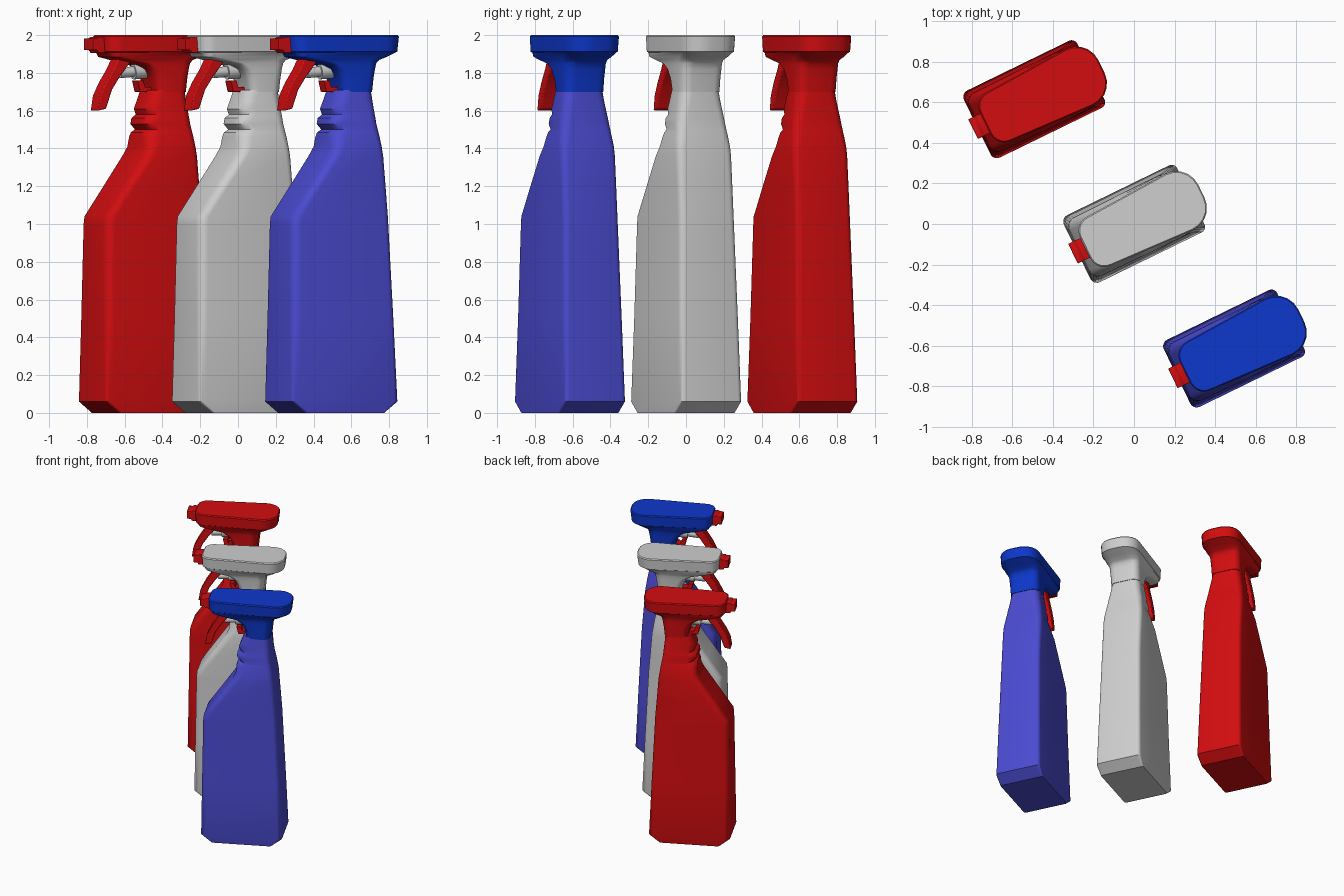
import bpy, bmesh, math
from mathutils import Vector

cube = bpy.data.objects.get("Cube")
if cube:
    bpy.data.objects.remove(cube, do_unlink=True)

TURN = math.radians(26)
STEP = Vector((0.493, -0.615, 0))


def material(name, rgb):
    m = bpy.data.materials.new(name)
    m.use_nodes = True
    col = (*rgb, 1)
    m.diffuse_color = col
    bsdf = next(n for n in m.node_tree.nodes if n.type == 'BSDF_PRINCIPLED')
    bsdf.inputs["Base Color"].default_value = col
    bsdf.inputs["Roughness"].default_value = 0.5
    return m


RED = material("red plastic", (0.65, 0.004, 0.005))
WHITE = material("white plastic", (0.62, 0.62, 0.62))
BLUE = material("deep blue plastic", (0.004, 0.038, 0.6))
VIOLET = material("violet blue plastic", (0.07, 0.07, 0.64))


def finish(bm, name, mat, spot, angle=35, bevel=0):
    bmesh.ops.recalc_face_normals(bm, faces=bm.faces)
    mesh = bpy.data.meshes.new(name)
    bm.to_mesh(mesh)
    bm.free()
    mesh.materials.append(mat)
    ob = bpy.data.objects.new(name, mesh)
    bpy.context.scene.collection.objects.link(ob)
    ob.location = spot
    ob.rotation_euler.z = TURN
    if bevel:
        mod = ob.modifiers.new("soft edges", 'BEVEL')
        mod.width = bevel
        mod.segments = 2
    bpy.ops.object.select_all(action='DESELECT')
    ob.select_set(True)
    bpy.context.view_layer.objects.active = ob
    bpy.ops.object.shade_smooth_by_angle(angle=math.radians(angle))
    return ob


def ring(z, front, back, wf, wb, rf, rb, steps=5):
    """Rounded outline, with its own half width and corner radius at each end."""
    pts = []
    corners = ((back, wb, rb, 1, 1, 0), (front, wf, rf, -1, 1, 90),
               (front, wf, rf, -1, -1, 180), (back, wb, rb, 1, -1, 270))
    for u, w, r, su, sv, start in corners:
        for i in range(steps + 1):
            a = math.radians(start + 90 * i / steps)
            pts.append((u - su * r + r * math.cos(a),
                        sv * (w - r) + r * math.sin(a), z))
    return pts


def loft(name, stations, mat, spot):
    bm = bmesh.new()
    rings = [[bm.verts.new(p) for p in ring(*s)] for s in stations]
    n = len(rings[0])
    for a, b in zip(rings, rings[1:]):
        for i in range(n):
            j = (i + 1) % n
            bm.faces.new((a[i], a[j], b[j], b[i]))
    bm.faces.new(rings[0][::-1])
    bm.faces.new(rings[-1])
    return finish(bm, name, mat, spot)


def plate(name, profile, half, mat, spot, bevel=0.006):
    """Side profile (length, height) extruded across the width."""
    bm = bmesh.new()
    face = bm.faces.new([bm.verts.new((u, -half, z)) for u, z in profile])
    new = bmesh.ops.extrude_face_region(bm, geom=[face])["geom"]
    bmesh.ops.translate(bm, vec=(0, 2 * half, 0),
                        verts=[v for v in new if isinstance(v, bmesh.types.BMVert)])
    return finish(bm, name, mat, spot, bevel=bevel)


def rod(name, start, end, radius, mat, spot):
    bm = bmesh.new()
    a, b = Vector(start), Vector(end)
    d = b - a
    bmesh.ops.create_cone(bm, cap_ends=True, segments=20, radius1=radius,
                          radius2=radius, depth=d.length)
    bmesh.ops.transform(bm, matrix=d.to_track_quat('Z', 'Y').to_matrix().to_4x4(),
                        verts=bm.verts)
    bmesh.ops.translate(bm, vec=(a + b) / 2, verts=bm.verts)
    return finish(bm, name, mat, spot)


# height, front, back, front and back half widths, front and back radii
BODY = [
    (0, -.23, .23, .178, .178, .012, .012),
    (.06, -.312, .312, .184, .184, .035, .03),
    (.5, -.308, .293, .172, .174, .045, .03),
    (1.0, -.302, .27, .16, .164, .05, .035),
    (1.04, -.297, .268, .16, .163, .05, .035),
    (1.2, -.185, .255, .161, .162, .05, .035),
    (1.36, -.075, .243, .162, .162, .055, .04),
    (1.41, -.052, .235, .152, .16, .06, .04),
    (1.46, -.052, .228, .14, .154, .07, .045),
    (1.485, -.045, .223, .133, .15, .07, .045),
    (1.5, -.022, .22, .13, .148, .07, .045),
    (1.53, -.05, .215, .127, .145, .07, .05),
    (1.56, -.046, .212, .124, .14, .07, .05),
    (1.58, -.022, .21, .121, .136, .07, .05),
    (1.61, -.035, .207, .118, .13, .07, .05),
    (1.65, -.02, .204, .115, .124, .07, .055),
    (1.71, 0, .2, .11, .116, .07, .06)]
HEAD = [
    (1.7, .025, .205, .112, .118, .05, .055),
    (1.77, .01, .212, .115, .12, .05, .055),
    (1.82, -.02, .22, .118, .122, .05, .055),
    (1.85, -.07, .228, .118, .124, .05, .06),
    (1.868, -.17, .25, .118, .128, .06, .08),
    (1.885, -.24, .3, .12, .138, .06, .1),
    (1.908, -.255, .35, .124, .145, .07, .11),
    (1.912, -.262, .36, .13, .151, .07, .115),
    (1.992, -.268, .37, .134, .155, .075, .12),
    (2.0, -.262, .364, .128, .149, .07, .115)]

TRIGGER = [(-.298, 1.60), (-.285, 1.68), (-.25, 1.75), (-.205, 1.82), (-.17, 1.89),
           (-.085, 1.89), (-.12, 1.84), (-.165, 1.785), (-.215, 1.71), (-.25, 1.61)]
NOZZLE = [(-.335, 1.92), (-.335, 1.983), (-.305, 1.983), (-.295, 1.99),
          (-.24, 1.99), (-.24, 1.905), (-.295, 1.905), (-.305, 1.92)]
CATCH = [(-.06, 1.76), (-.025, 1.76), (-.015, 1.725), (.07, 1.725),
         (.07, 1.70), (-.045, 1.70)]

for side, body_mat, head_mat in ((-1, RED, RED), (0, WHITE, WHITE), (1, VIOLET, BLUE)):
    spot = STEP * side
    tag = {-1: "red", 0: "white", 1: "blue"}[side]
    loft(tag + "_bottle_body", BODY, body_mat, spot)
    loft(tag + "_spray_head", HEAD, head_mat, spot)
    # Moving parts are the same on every bottle
    plate(tag + "_trigger", TRIGGER, .048, RED, spot)
    plate(tag + "_nozzle", NOZZLE, .054, RED, spot, .004)
    plate(tag + "_neck_catch", CATCH, .035, RED, spot, .003)
    rod(tag + "_piston", (-.15, 0, 1.80), (.05, 0, 1.815), .028, WHITE, spot)
    rod(tag + "_piston_sleeve", (-.07, 0, 1.805), (.05, 0, 1.815), .04, WHITE, spot)
